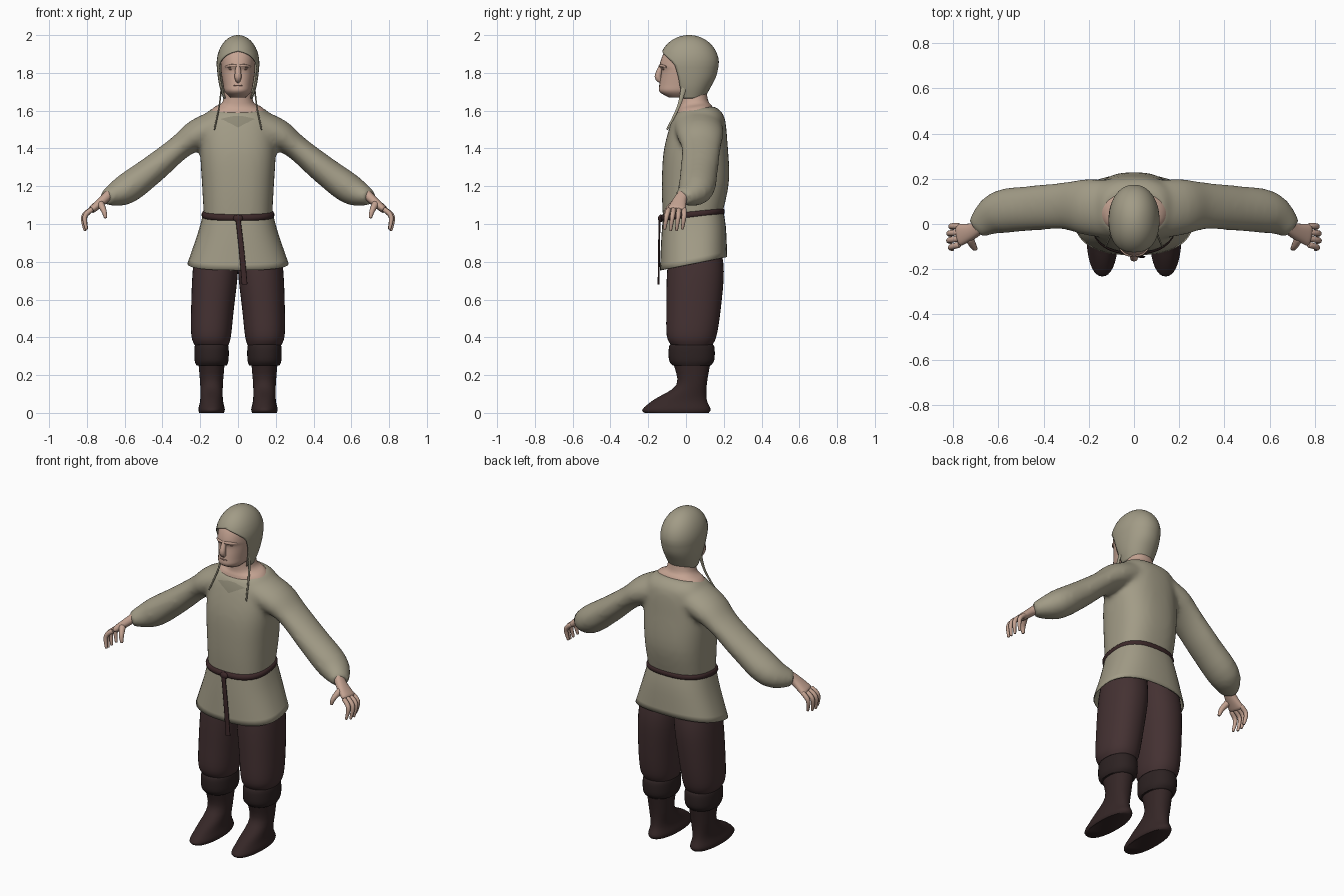
import bpy, bmesh, math
from mathutils import Vector, Matrix

if "Cube" in bpy.data.objects:
    bpy.data.objects.remove(bpy.data.objects["Cube"], do_unlink=True)


def material(name, *rgb):
    mat = bpy.data.materials.new(name)
    mat.use_nodes = True
    mat.diffuse_color = (*rgb, 1)
    mat.node_tree.nodes["Principled BSDF"].inputs["Base Color"].default_value = (*rgb, 1)
    return mat


LINEN = material("khaki linen", .36, .33, .24)
LINING = material("shaded linen", .27, .25, .18)
SKIN = material("skin", .56, .37, .29)
FOLD = material("shadowed skin", .34, .19, .15)
WOOL = material("brown wool", .058, .031, .032)
CUFF = material("dark cuff leather", .026, .016, .016)
BOOT = material("boot leather", .036, .02, .02)
BELT = material("belt leather", .045, .021, .022)


def spline(rows, steps=4):
    """Smooth curve through a few rows of numbers."""
    keys = [Vector(row) for row in rows]
    last = len(keys) - 1
    result = []
    for i in range(last):
        start, end = keys[i], keys[i + 1]
        leave = (end - keys[max(i - 1, 0)]) / 2
        arrive = (keys[min(i + 2, last)] - start) / 2
        for step in range(steps):
            t = step / steps
            blend = t * t * (3 - 2 * t)
            result.append(start.lerp(end, blend) + leave * t * (1 - t) ** 2 - arrive * t * t * (1 - t))
    return result + [keys[last]]


def signed_power(value, power):
    return math.copysign(abs(value) ** (2 / power), value)


def oval(centre, u, v, count, power=2.0, gap=0.0, extra=0):
    """Rounded ring starting at the front (-v); gap leaves the front open."""
    ring = []
    for i in range(count + extra):
        turn = gap + 2 * (math.pi - gap) * i / count
        ring.append(centre + u * signed_power(math.sin(turn), power) - v * signed_power(math.cos(turn), power))
    return ring


def skin(bm, rings, cap=True, closed=True):
    rows = [[bm.verts.new(point) for point in ring] for ring in rings]
    for low, high in zip(rows, rows[1:]):
        count = len(low)
        for i in range(count if closed else count - 1):
            j = (i + 1) % count
            bm.faces.new((low[i], low[j], high[j], high[i]))
    if cap:
        bm.faces.new(rows[0][::-1])
        bm.faces.new(rows[-1])


def stack(bm, rows, power=2.2, cap=True, tilt=0.0):
    """Level rings through rows of height, centre x, centre y, radius x, radius y."""
    skin(bm, [oval(Vector((x, y, z)), Vector((rx, 0, 0)), Vector((0, ry, ry * tilt)), 36, power)
              for z, x, y, rx, ry in spline(rows)], cap)


def sweep(bm, rows, side, count=12, power=2.0):
    """Tube through rows of x, y, z, radius along side and, if not round, radius across."""
    path = spline(rows)
    rings = []
    for i, row in enumerate(path):
        before, after = path[max(i - 1, 0)], path[min(i + 1, len(path) - 1)]
        along = Vector((after - before)[:3]).normalized()
        across = along.cross(Vector(side)).normalized()
        rings.append(oval(Vector(row[:3]), across.cross(along) * row[3], across * row[-1], count, power))
    skin(bm, rings)


def ball(bm, place, size):
    matrix = Matrix.Translation(place) @ Matrix.Diagonal((*size, 1))
    bmesh.ops.create_uvsphere(bm, u_segments=14, v_segments=8, radius=1, matrix=matrix)


def finish(name, bm, mat, mirror=False, subdivide=False, thickness=0.0):
    bmesh.ops.remove_doubles(bm, verts=bm.verts, dist=.0002)
    bmesh.ops.recalc_face_normals(bm, faces=bm.faces)
    mesh = bpy.data.meshes.new(name)
    bm.to_mesh(mesh)
    bm.free()
    part = bpy.data.objects.new(name, mesh)
    bpy.context.scene.collection.objects.link(part)
    mesh.materials.append(mat)
    bpy.ops.object.select_all(action='DESELECT')
    part.select_set(True)
    bpy.context.view_layer.objects.active = part
    bpy.ops.object.shade_smooth_by_angle(angle=math.radians(60))
    if mirror:
        part.modifiers.new("Mirror", 'MIRROR').use_mirror_merge = False
    if thickness:
        shell = part.modifiers.new("Thickness", 'SOLIDIFY')
        shell.thickness, shell.offset = thickness, 0
    if subdivide:
        part.modifiers.new("Round", 'SUBSURF').levels = 1
    return part


# Tunic: body and sleeves fused into one soft garment
bm = bmesh.new()
stack(bm, [(1.02, 0, .035, .18, .155), (1.2, 0, .05, .19, .178), (1.4, 0, .05, .2, .17),
           (1.55, 0, .06, .185, .142), (1.61, 0, .05, .14, .1)], 2.5, tilt=.15)
sleeve = [(.06, .06, 1.535, .13, .09), (.21, .075, 1.475, .125, .083), (.31, .08, 1.405, .105, .066),
          (.45, .07, 1.29, .1, .075), (.6, .05, 1.18, .095, .08), (.7, -.02, 1.14, .05, .04)]
for sign in (1, -1):
    sweep(bm, [(sign * x, *rest) for x, *rest in sleeve], (0, 1, 0), 24)
tunic = finish("tunic", bm, LINEN)
fuse = tunic.modifiers.new("Fuse", 'REMESH')
fuse.mode, fuse.voxel_size, fuse.use_smooth_shade = 'VOXEL', .013, True
soften = tunic.modifiers.new("Soften", 'SMOOTH')
soften.factor, soften.iterations = .5, 12

# Tunic skirt with a hem that rises to the back
bm = bmesh.new()
stack(bm, [(1.06, 0, .035, .18, .155), (.95, 0, .04, .21, .168), (.79, 0, .04, .265, .175)],
      2.5, cap=False, tilt=.2)
finish("tunic_skirt", bm, LINEN, thickness=.006)

# V-shaped neck placket laid on the chest
bm = bmesh.new()
columns = [i / 4 for i in range(-4, 5)]
skin(bm, [[Vector((.11 * k * c, -.12, 1.52 + k * (.085 - .02 * abs(c)))) for c in columns]
          for k in [i / 8 for i in range(9)]], cap=False, closed=False)
placket = finish("neck_placket", bm, LINING)
lay = placket.modifiers.new("Lay", 'SHRINKWRAP')
lay.target, lay.offset, lay.wrap_mode = tunic, .003, 'ABOVE_SURFACE'

# Belt, knot and hanging end
bm = bmesh.new()
bulge = [(math.cos(a), math.sin(a)) for a in [math.pi * i / 6 for i in range(7)]]
stack(bm, [(1.05 - .017 * up, 0, .035, .18 + .013 * out, .157 + .013 * out) for up, out in bulge],
      2.5, tilt=.1)
finish("belt", bm, BELT)
bm = bmesh.new()
ball(bm, (0, -.134, 1.03), (.026, .014, .02))
sweep(bm, [(0, -.14, 1.03, .013, .005), (.02, -.143, .85, .014, .005), (.035, -.145, .68, .015, .005)],
      (1, 0, 0), power=3)
finish("belt_end", bm, BELT)

# Trousers, cuffs and boots
bm = bmesh.new()
stack(bm, [(.9, .11, .05, .11, .13), (.75, .12, .05, .12, .15), (.55, .135, .04, .113, .144),
           (.41, .142, .03, .105, .132), (.36, .14, .03, .09, .11)])
finish("trousers", bm, WOOL, mirror=True)
bm = bmesh.new()
stack(bm, [(.37, .14, .03, .08, .1), (.35, .14, .03, .09, .12), (.28, .14, .03, .09, .12),
           (.25, .14, .03, .08, .1)])
finish("boot_cuffs", bm, CUFF, mirror=True)
bm = bmesh.new()
stack(bm, [(.27, .14, .03, .07, .1), (.15, .14, .03, .06, .08), (.07, .14, -.03, .06, .14),
           (.02, .14, -.05, .07, .18), (0, .14, -.05, .065, .17)])
finish("boots", bm, BOOT, mirror=True)

# Hands with curled, slightly spread fingers
bm = bmesh.new()
sweep(bm, [(.67, 0, 1.17, .03, .025), (.71, -.03, 1.13, .035, .025), (.78, -.05, 1.07, .053, .02)],
      (0, 1, 0), 16, 2.4)
for finger in range(4):
    y = -.01 - .027 * finger
    spread = -.004 * finger
    reach = .01 * math.sin(finger)
    sweep(bm, [(.77, y, 1.08, .015), (.81 + reach, y + spread, 1.04, .014),
               (.8 + reach, y + spread - .01, .97 - reach, .008)], (0, 1, 0), 8)
sweep(bm, [(.73, -.06, 1.11, .022), (.71, -.1, 1.07, .016), (.7, -.11, 1.03, .009)], (0, 1, .3), 8)
finish("hands", bm, SKIN, mirror=True, subdivide=True)

# Neck, spreading into the open collar
bm = bmesh.new()
stack(bm, [(1.58, 0, .05, .16, .105), (1.615, 0, .045, .13, .09), (1.65, 0, .04, .08, .075),
           (1.77, 0, .03, .07, .07)], tilt=.15)
finish("neck", bm, SKIN)

# Head, nose and brow ridges
bm = bmesh.new()
stack(bm, [(1.67, 0, -.03, .04, .06), (1.7, 0, -.03, .07, .11), (1.74, 0, -.01, .08, .13),
           (1.81, 0, 0, .09, .13), (1.84, 0, 0, .09, .14), (1.9, 0, .01, .09, .13),
           (1.95, 0, .01, .07, .09)])
sweep(bm, [(0, -.13, 1.84, .012), (0, -.148, 1.78, .018), (0, -.13, 1.755, .012)], (1, 0, 0))
for sign in (1, -1):
    sweep(bm, [(0, -.138, 1.836, .006), (sign * .034, -.132, 1.838, .008), (sign * .065, -.104, 1.832, .005)],
          (0, 0, 1), 8)
finish("head", bm, SKIN)

# Closed eyes and lips
bm = bmesh.new()
ball(bm, (.034, -.119, 1.82), (.017, .006, .005))
finish("eyes", bm, FOLD, mirror=True)
bm = bmesh.new()
ball(bm, (0, -.137, 1.733), (.025, .007, .004))
finish("mouth", bm, FOLD)

# Hood: open around the face below, closing into a dome above the brow
hood = spline([(1.665, .02, .075, .075, 1.1), (1.72, .02, .093, .105, 1.1), (1.78, .018, .104, .138, 1.15),
               (1.84, .016, .11, .154, 1.08)])
for i in range(1, 25):
    rise, spread = math.sin(math.pi * i / 48), math.cos(math.pi * i / 48)
    opening = 1.05 * math.sqrt(max(0, 1 - rise * 2.4))
    hood.append((1.85 + .147 * rise, .016, .11 * spread, .155 * spread, opening))
bm = bmesh.new()
skin(bm, [oval(Vector((0, y, z)), Vector((rx, 0, 0)), Vector((0, ry, 0)), 36, 2.1, gap, 1)
          for z, y, rx, ry, gap in hood], cap=False, closed=False)
finish("hood", bm, LINEN, thickness=.006)

# Hood ties
bm = bmesh.new()
sweep(bm, [(.087, -.01, 1.73, .004, .015), (.1, -.04, 1.62, .004, .008), (.125, -.1, 1.5, .004, .005)],
      (1, 0, 0), 8)
finish("hood_ties", bm, LINEN, mirror=True)
